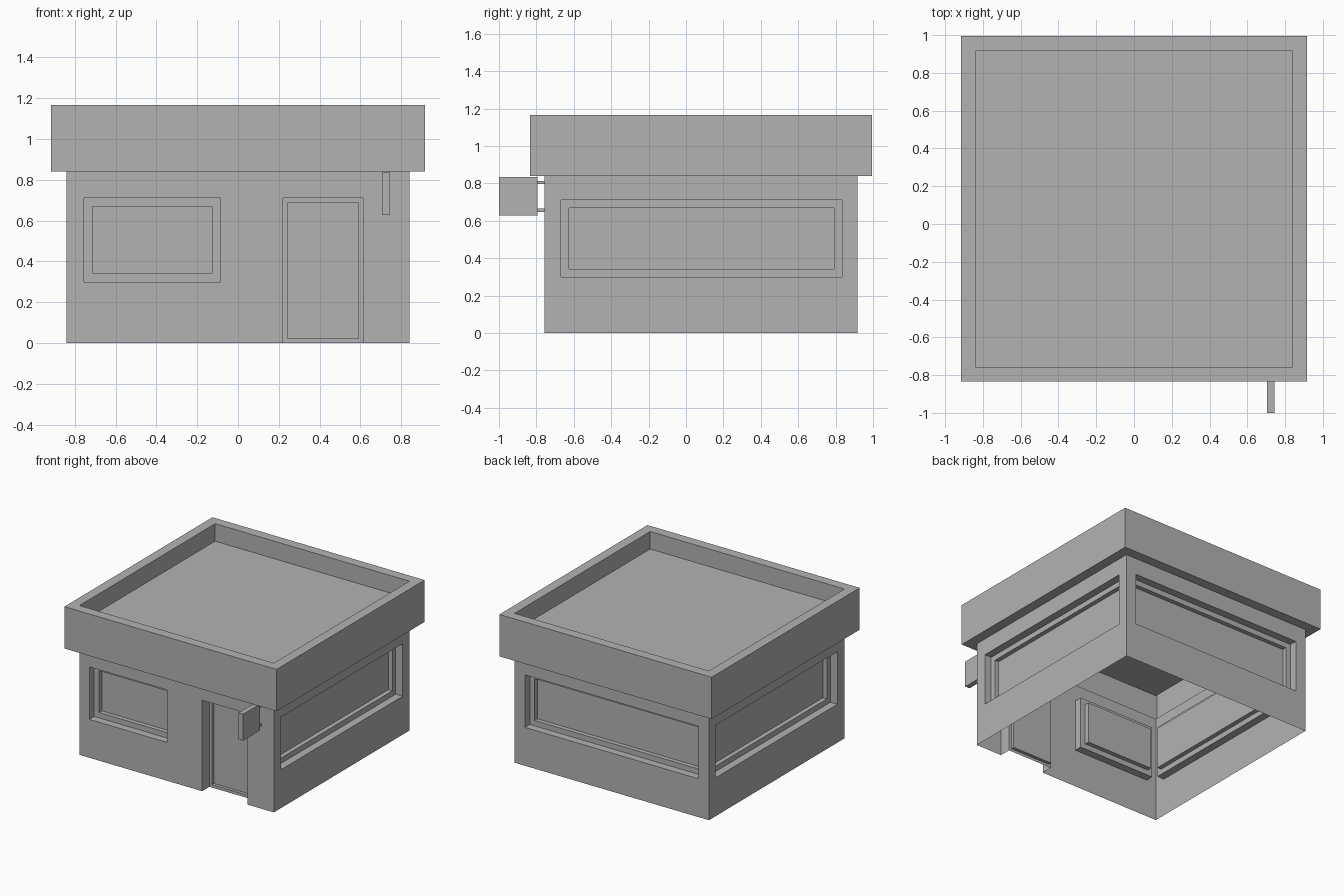
import bpy
import bmesh
from mathutils import Vector

cube = bpy.data.objects.get("Cube")
if cube:
    bpy.data.objects.remove(cube, do_unlink=True)

grey = bpy.data.materials.new("plain grey")
grey.use_nodes = True
colour = (0.45, 0.45, 0.45, 1)
grey.diffuse_color = colour
grey.node_tree.nodes["Principled BSDF"].inputs["Base Color"].default_value = colour

# Main dimensions
HALF_X, FRONT, BACK = 0.84, -0.757, 0.917
EAVES, ROOF_TOP, ROOF_DECK, OVERHANG = 0.84, 1.167, 1.03, 0.077
SILL, HEAD = 0.30, 0.71


def finish(name, bm):
    bmesh.ops.remove_doubles(bm, verts=bm.verts, dist=0.0005)
    mesh = bpy.data.meshes.new(name)
    bm.to_mesh(mesh)
    bm.free()
    mesh.materials.append(grey)
    obj = bpy.data.objects.new(name, mesh)
    bpy.context.collection.objects.link(obj)
    return obj


def add_loops(bm, loops, open_base=False):
    """Bridge four-cornered loops in order and cap the last one."""
    rings = [[bm.verts.new(p) for p in loop] for loop in loops]
    for n, (a, b) in enumerate(zip(rings, rings[1:])):
        for i in range(4):
            if open_base and n == 0 and i == 0:
                continue
            j = (i + 1) % 4
            bm.faces.new((a[i], a[j], b[j], b[i]))
    bm.faces.new(rings[-1])


class Side:
    """A wall plane: u runs to the right as seen from outside, d goes inwards."""

    def __init__(self, u_axis, offset):
        self.u = Vector(u_axis)
        self.n = self.u.cross(Vector((0, 0, 1)))
        self.offset = offset

    def point(self, u, z, d=0):
        return self.u * u + self.n * (self.offset - d) + Vector((0, 0, z))

    def rect(self, r, d=0):
        u0, u1, z0, z1 = r
        return [self.point(u, z, d) for u, z in ((u0, z0), (u1, z0), (u1, z1), (u0, z1))]


def add_wall(name, side, u0, u1, openings):
    """Flat wall sheet split around its openings."""
    us = sorted({u0, u1, *(v for o in openings for v in o[:2])})
    zs = sorted({0, EAVES, *(v for o in openings for v in o[2:])})
    bm = bmesh.new()
    for a, b in zip(us, us[1:]):
        for c, d in zip(zs, zs[1:]):
            mu, mz = (a + b) / 2, (c + d) / 2
            if not any(o[0] < mu < o[1] and o[2] < mz < o[3] for o in openings):
                bm.faces.new([bm.verts.new(p) for p in side.rect((a, b, c, d))])
    finish(name, bm)


def add_recess(name, side, opening, border, depth, pane_depth, open_base=False):
    """Reveal, flat frame and sunken pane set into an opening."""
    u0, u1, z0, z1 = opening
    inner = (u0 + border, u1 - border, z0 + border, z1 - border)
    bm = bmesh.new()
    add_loops(bm, [side.rect(opening), side.rect(opening, depth),
                   side.rect(inner, depth), side.rect(inner, pane_depth)], open_base)
    finish(name, bm)


# Walls, windows and door
sides = {
    "front": (Side((1, 0, 0), -FRONT), -HALF_X, HALF_X, (-0.755, -0.085)),
    "left": (Side((0, 1, 0), HALF_X), FRONT, BACK, (-0.668, 0.833)),
    "back": (Side((-1, 0, 0), BACK), -HALF_X, HALF_X, (-0.75, 0.75)),
    "right": (Side((0, -1, 0), HALF_X), -BACK, -FRONT, (-0.833, 0.668)),
}
door = (0.22, 0.613, 0, HEAD)
for name, (side, u0, u1, span) in sides.items():
    window = (*span, SILL, HEAD)
    openings = [window]
    if name == "front":
        openings.append(door)
        add_recess("door", side, door, 0.022, 0.09, 0.115, open_base=True)
    add_wall(name + "_wall", side, u0, u1, openings)
    add_recess(name + "_window", side, window, 0.042, 0.06, 0.095)


# Overhanging roof with a parapet around a sunken deck
def outline(grow, z):
    x, y0, y1 = HALF_X + grow, FRONT - grow, BACK + grow
    return [(-x, y0, z), (x, y0, z), (x, y1, z), (-x, y1, z)]


bm = bmesh.new()
add_loops(bm, [outline(0, EAVES), outline(OVERHANG, EAVES), outline(OVERHANG, ROOF_TOP),
               outline(0, ROOF_TOP), outline(0, ROOF_DECK)])
finish("roof", bm)


# Hanging sign board and its two brackets
def add_box(name, low, high):
    bm = bmesh.new()
    bmesh.ops.create_cube(bm, size=1)
    low, high = Vector(low), Vector(high)
    bmesh.ops.scale(bm, vec=high - low, verts=bm.verts)
    bmesh.ops.translate(bm, vec=(low + high) / 2, verts=bm.verts)
    finish(name, bm)


SIGN_X, SIGN_BACK = 0.725, -0.795
add_box("sign_board", (SIGN_X - 0.02, -1, 0.628), (SIGN_X + 0.02, SIGN_BACK, 0.835))
for name, z in (("upper_bracket", 0.805), ("lower_bracket", 0.657)):
    add_box(name, (SIGN_X - 0.009, SIGN_BACK, z - 0.009), (SIGN_X + 0.009, FRONT, z + 0.009))
